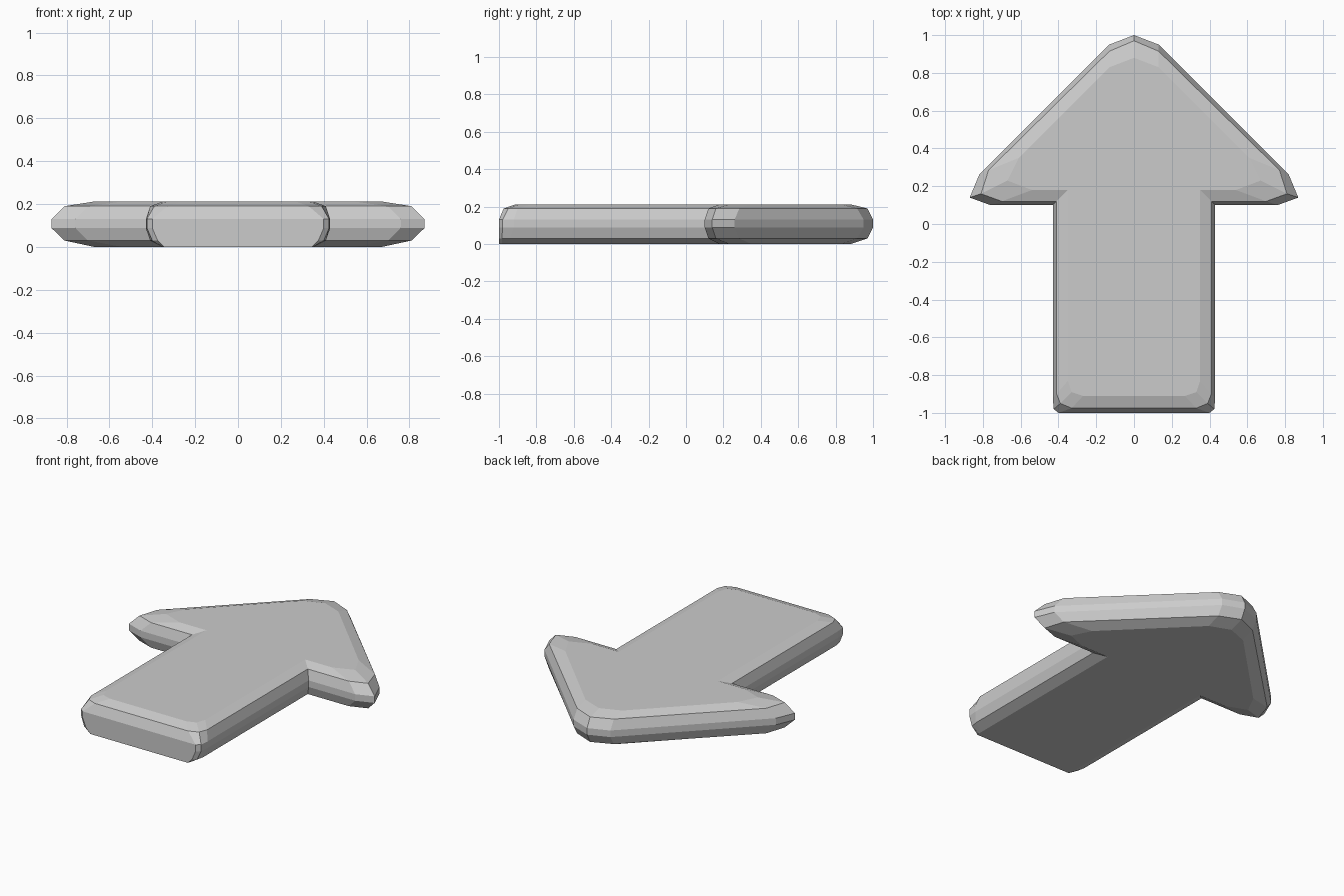
import bpy, bmesh

if "Cube" in bpy.data.objects:
    bpy.data.objects.remove(bpy.data.objects["Cube"])

# Right-hand half outlines, tip to tail: widest band, shoulder, flat face
head_mid = [(0, 1.0), (.13, .95), (.82, .26), (.87, .14), (.76, .10), (.43, .10)]
head_sh = [(0, .97), (.13, .915), (.77, .285), (.81, .16), (.70, .12), (.41, .12)]
head_flat = [(0, .88), (.13, .83), (.61, .35), (.67, .23), (.54, .18), (.35, .18)]

# Tail corners: rounded on top, cut square at the bottom
tail_mid = [(.43, -.92), (.425, -.98), (.40, -1.0)]
tail_sh = [(.41, -.90), (.39, -.95), (.33, -.975)]
tail_flat = [(.35, -.83), (.33, -.89), (.27, -.91)]
tail_low_sh = [(.41, -.94), (.40, -.985), (.375, -1.0)]
tail_low_flat = [(.35, -.96), (.35, -.985), (.345, -1.0)]

rings = [
    (0.0, head_flat + tail_low_flat),
    (.03, head_sh + tail_low_sh),
    (.088, head_mid + tail_mid),
    (.13, head_mid + tail_mid),
    (.19, head_sh + tail_sh),
    (.212, head_flat + tail_flat),
]

# Arrow body: mirrored outlines stacked and bridged
bm = bmesh.new()
loops = []
for z, half in rings:
    outline = half + [(-x, y) for x, y in reversed(half[1:])]
    loops.append([bm.verts.new((x, y, z)) for x, y in outline])
n = len(loops[0])
for a, b in zip(loops, loops[1:]):
    for i in range(n):
        j = (i + 1) % n
        bm.faces.new((a[i], a[j], b[j], b[i]))
caps = [bm.faces.new(loops[0]), bm.faces.new(loops[-1])]
bmesh.ops.triangulate(bm, faces=caps)
bmesh.ops.recalc_face_normals(bm, faces=bm.faces[:])

mesh = bpy.data.meshes.new("arrow")
bm.to_mesh(mesh)
bm.free()
arrow = bpy.data.objects.new("arrow", mesh)
bpy.context.collection.objects.link(arrow)
